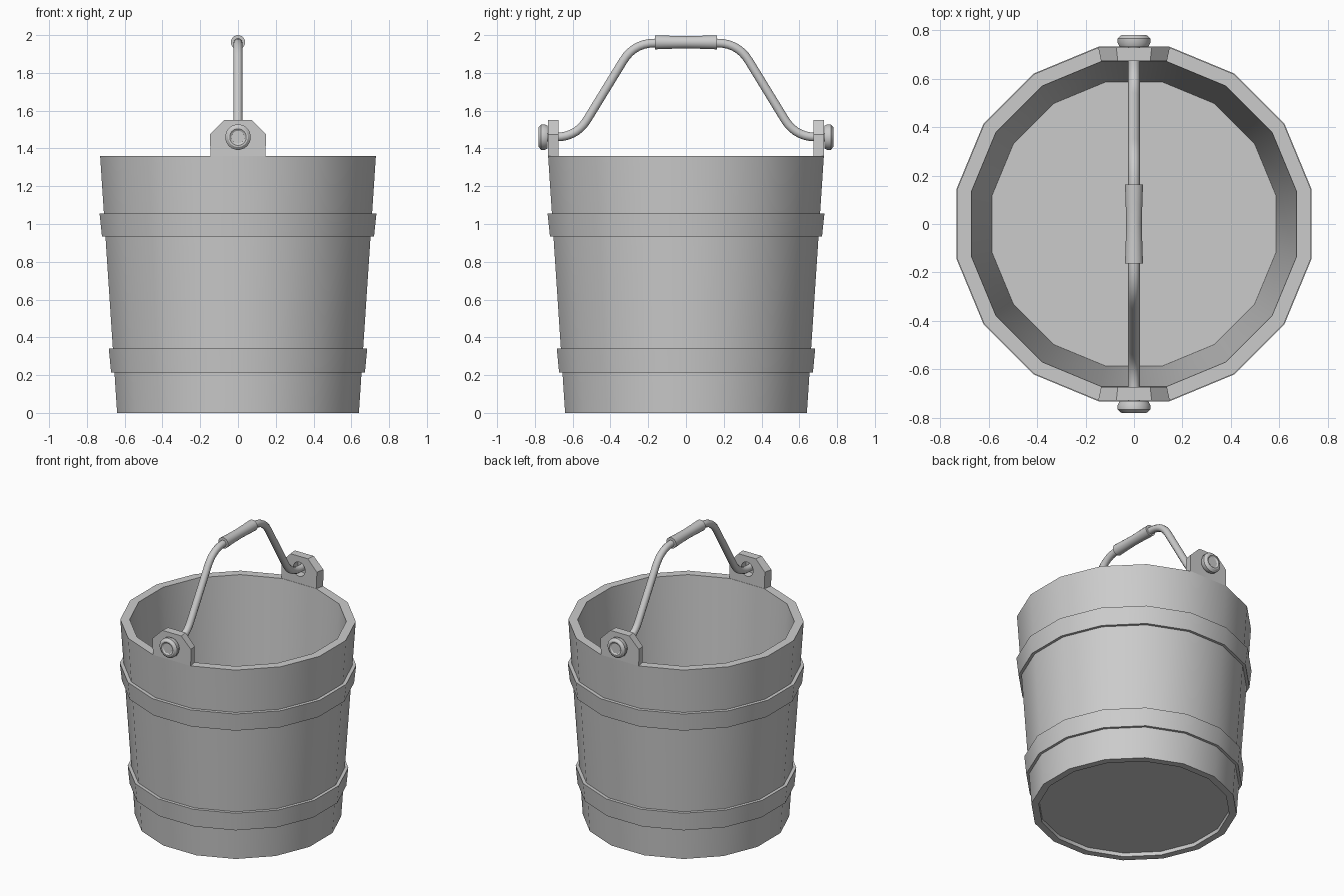
import bpy, bmesh, math
from mathutils import Matrix, Vector

if "Cube" in bpy.data.objects:
    bpy.data.objects.remove(bpy.data.objects["Cube"])

SIDES = 16
K = 1 / math.cos(math.pi / SIDES)      # flat-to-corner radius of the staves


def finish(bm, name, angle=30):
    bmesh.ops.remove_doubles(bm, verts=bm.verts, dist=1e-5)
    bmesh.ops.recalc_face_normals(bm, faces=bm.faces)
    me = bpy.data.meshes.new(name)
    bm.to_mesh(me)
    bm.free()
    ob = bpy.data.objects.new(name, me)
    bpy.context.collection.objects.link(ob)
    smooth(ob, angle)
    return ob


def smooth(ob, angle=30):
    bpy.ops.object.select_all(action='DESELECT')
    ob.select_set(True)
    bpy.context.view_layer.objects.active = ob
    bpy.ops.object.shade_smooth_by_angle(angle=math.radians(angle))


def lathe(name, profile, n=SIDES, k=1.0, closed=False, matrix=Matrix()):
    """Revolve (radius, height) points around z, then apply a matrix."""
    bm = bmesh.new()
    rings = []
    for r, z in profile:
        ring = []
        for i in range(n):
            a = 2 * math.pi * (i + 0.5) / n
            ring.append(bm.verts.new((r * k * math.cos(a), r * k * math.sin(a), z)))
        rings.append(ring)
    pairs = list(zip(rings, rings[1:]))
    if closed:
        pairs.append((rings[-1], rings[0]))
    for a, b in pairs:
        for i in range(n):
            j = (i + 1) % n
            bm.faces.new((a[i], a[j], b[j], b[i]))
    bmesh.ops.dissolve_degenerate(bm, edges=bm.edges, dist=1e-6)
    bm.transform(matrix)
    return finish(bm, name)


# Bucket wall with recessed base and inner floor
lathe("bucket_body", [(0, 0.025), (0.592, 0.025), (0.594, 0), (0.64, 0), (0.73, 1.36),
                      (0.672, 1.36), (0.587, 0.07), (0, 0.07)], k=K)

# Two hoops around the staves
for name, z0, z1, r0, r1 in (("lower_hoop", 0.215, 0.34, 0.672, 0.684),
                             ("upper_hoop", 0.933, 1.055, 0.72, 0.733)):
    lathe(name, [(r0, z0), (r1, z1), (r1 - 0.04, z1), (r0 - 0.04, z0)], k=K, closed=True)


# Ears: chamfered plates with a pivot hole, rising from the front and back staves
PIVOT = 1.46
OUTLINE = [(-0.146, 1.36), (0.146, 1.36), (0.148, 1.475), (0.073, 1.55),
           (-0.073, 1.55), (-0.148, 1.475)]


def ear(name, side):
    bm = bmesh.new()
    hole = [(0.05 * math.cos(i * math.pi / 8), PIVOT + 0.05 * math.sin(i * math.pi / 8))
            for i in range(16)]
    for loop in (OUTLINE, hole):
        vs = [bm.verts.new((x, side * 0.73, z)) for x, z in loop]
        for a, b in zip(vs, vs[1:] + vs[:1]):
            bm.edges.new((a, b))
    bmesh.ops.triangle_fill(bm, edges=bm.edges[:], use_beauty=True)
    ext = bmesh.ops.extrude_face_region(bm, geom=bm.faces[:], use_keep_orig=True)
    for v in ext["geom"]:
        if isinstance(v, bmesh.types.BMVert):
            v.co.y = side * 0.674
            v.co.x *= 0.92
    return finish(bm, name)


BOLT = [(0, 0.774), (0.034, 0.774), (0.044, 0.781), (0.053, 0.78), (0.068, 0.767),
        (0.068, 0.748), (0.06, 0.732), (0, 0.732)]
for label, side in (("front", -1), ("back", 1)):
    ear(label + "_ear", side)
    m = Matrix.Translation((0, 0, PIVOT)) @ Matrix.Rotation(-side * math.pi / 2, 4, 'X')
    lathe(label + "_bolt", BOLT, n=20, matrix=m)

# Bail handle: bent rod with rounded corners
TOP = 1.958
corners = [Vector((0, y, z)) for y, z in ((-0.75, PIVOT), (-0.58, PIVOT), (-0.275, TOP),
                                          (0.275, TOP), (0.58, PIVOT), (0.75, PIVOT))]
path = [corners[0]]
for p, c, q in zip(corners, corners[1:], corners[2:]):
    a = c + (p - c).normalized() * 0.11
    b = c + (q - c).normalized() * 0.11
    for i in range(8):
        t = i / 7
        path.append(a * (1 - t) ** 2 + c * 2 * t * (1 - t) + b * t * t)
path.append(corners[-1])

cu = bpy.data.curves.new("handle_rod", 'CURVE')
cu.dimensions = '3D'
cu.bevel_depth = 0.024
cu.bevel_resolution = 3
cu.use_fill_caps = True
sp = cu.splines.new('POLY')
sp.points.add(len(path) - 1)
for pt, co in zip(sp.points, path):
    pt.co = (*co, 1)
rod = bpy.data.objects.new("handle_rod", cu)
bpy.context.collection.objects.link(rod)
bpy.ops.object.select_all(action='DESELECT')
rod.select_set(True)
bpy.context.view_layer.objects.active = rod
bpy.ops.object.convert(target='MESH')
smooth(bpy.context.view_layer.objects.active, 40)

# Slightly waisted grip
lathe("handle_grip", [(0, -0.163), (0.038, -0.163), (0.035, -0.08), (0.033, 0),
                      (0.035, 0.08), (0.038, 0.163), (0, 0.163)], n=16,
      matrix=Matrix.Translation((0, 0, 1.962)) @ Matrix.Rotation(math.pi / 2, 4, 'X'))
